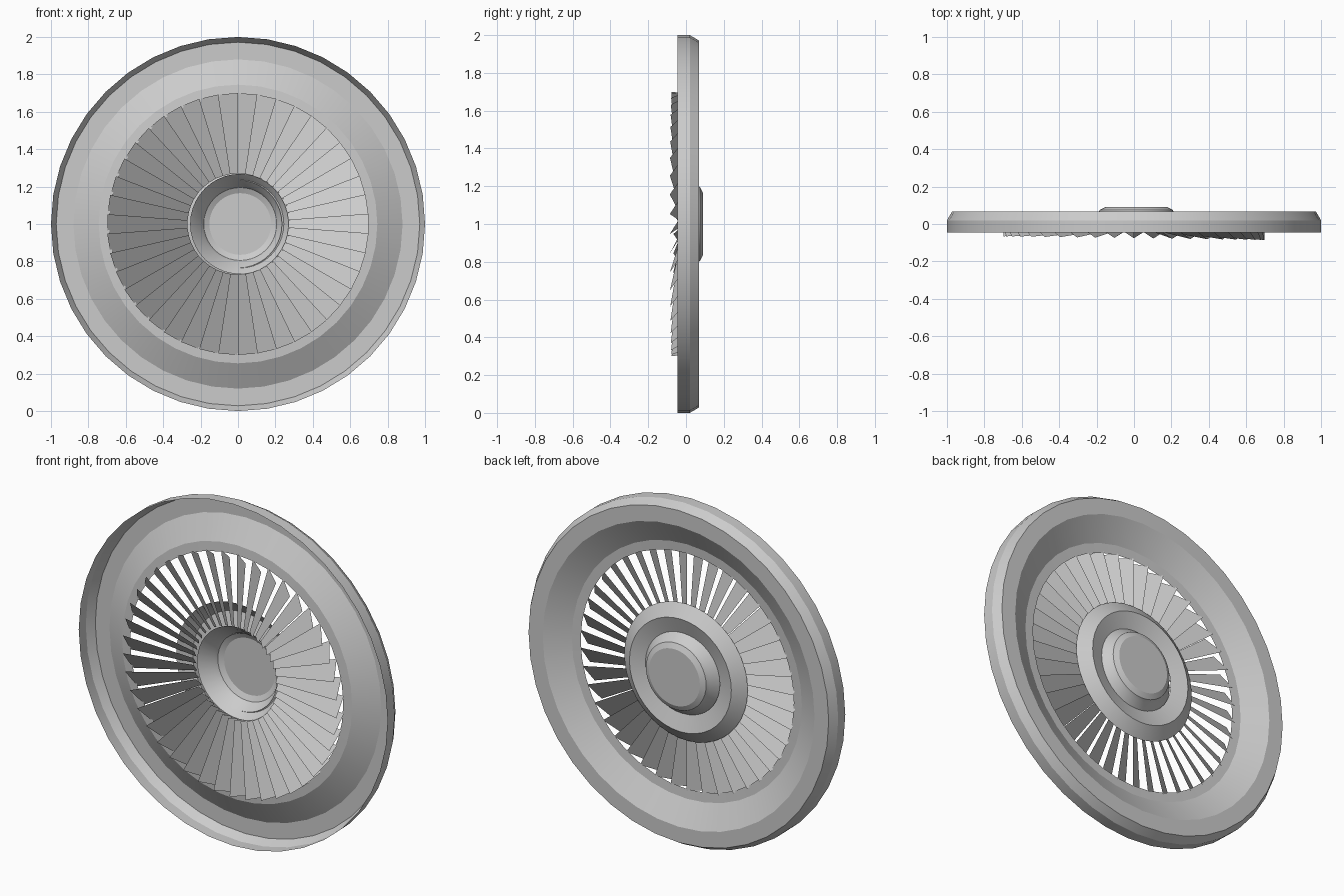
import bpy, bmesh, math
from mathutils import Matrix

old = bpy.data.objects.get("Cube")
if old:
    bpy.data.objects.remove(old, do_unlink=True)

SEGMENTS = 40
BLADES = 42

# One plain metal colour
metal = bpy.data.materials.new("light_grey_metal")
metal.use_nodes = True
colour = (0.6, 0.6, 0.6, 1)
metal.diffuse_color = colour
metal.node_tree.nodes["Principled BSDF"].inputs["Base Color"].default_value = colour


def finish(name, bm, smooth, x=0.0):
    mesh = bpy.data.meshes.new(name)
    bm.to_mesh(mesh)
    bm.free()
    mesh.materials.append(metal)
    ob = bpy.data.objects.new(name, mesh)
    ob.location = (x, 0, 1)
    bpy.context.collection.objects.link(ob)
    if smooth:
        bpy.ops.object.select_all(action="DESELECT")
        ob.select_set(True)
        bpy.context.view_layer.objects.active = ob
        bpy.ops.object.shade_smooth_by_angle(angle=math.radians(22))
    return ob


def revolve(name, profile, cap=False, x=0.0):
    """Spin (radius, y) points round the y axis; cap closes the last ring."""
    bm = bmesh.new()
    rings = []
    for r, y in profile:
        rings.append([bm.verts.new((r * math.cos(a), y, r * math.sin(a)))
                      for a in (2 * math.pi * i / SEGMENTS for i in range(SEGMENTS))])
    for a, b in zip(rings, rings[1:]):
        for i in range(SEGMENTS):
            j = (i + 1) % SEGMENTS
            bm.faces.new((a[i], b[i], b[j], a[j]))
    if cap:
        bm.faces.new(list(reversed(rings[-1])))
    return finish(name, bm, True, x)


# Dished outer rim: wall, chamfer, flat back, cone, inner flange
revolve("outer_rim", [(1.0, -0.045), (1.0, 0.02), (0.972, 0.068),
                      (0.88, 0.068), (0.745, -0.008), (0.69, -0.012)])

# Ridged ring behind the inner ends of the blades
revolve("hub_ring", [(0.40, 0.0), (0.33, 0.052), (0.235, 0.022)])

# Hub bowl and its raised centre cap
revolve("hub_bowl", [(0.268, -0.012), (0.205, 0.055), (0.195, 0.075),
                     (0.165, 0.09)], cap=True, x=0.012)

# Slanted fan blades, each one flat strip with its leading edge to the front
bm = bmesh.new()
step = 2 * math.pi / BLADES
for i in range(BLADES):
    a0 = math.pi / 2 + i * step
    a1 = a0 + step * 1.02
    corners = [(0.27, a0, -0.032), (0.70, a0, -0.076),
               (0.70, a1, -0.008), (0.27, a1, -0.004)]
    bm.faces.new([bm.verts.new((r * math.cos(a), y, r * math.sin(a)))
                  for r, a, y in corners])
bmesh.ops.transform(bm, matrix=Matrix.Rotation(-0.014, 4, "Z"), verts=bm.verts)
finish("fan_blades", bm, False)
